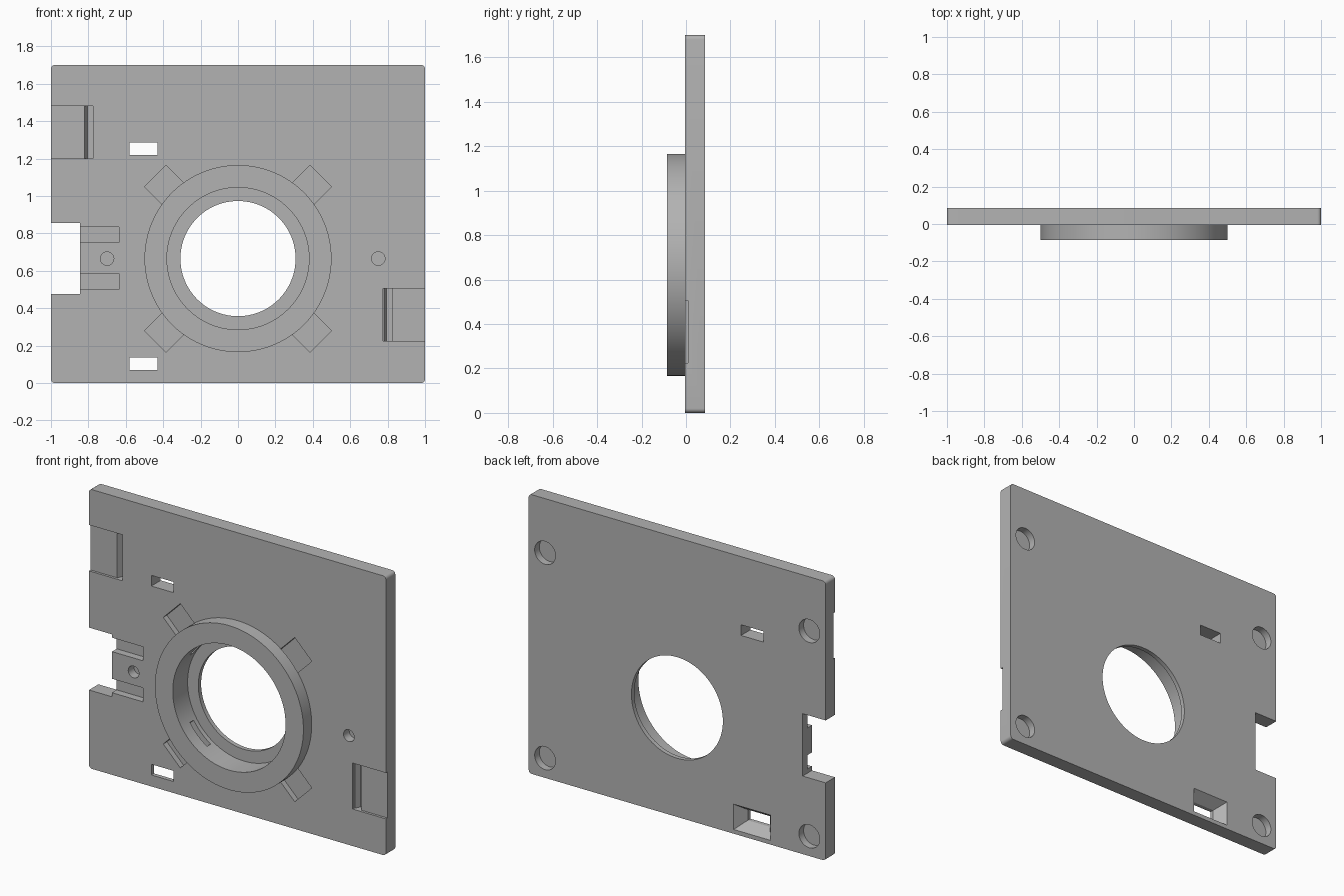
import bpy, bmesh, math
from mathutils import Matrix, Vector

cube = bpy.data.objects.get("Cube")
if cube:
    bpy.data.objects.remove(cube, do_unlink=True)

FRONT, BACK, RING_FRONT = -0.005, 0.085, -0.085
CENTRE_Z = 0.665
OVER = 0.03   # how far cutters reach past a surface

grey = bpy.data.materials.new("plain grey")
grey.use_nodes = True
colour = (0.45, 0.45, 0.45, 1)
grey.diffuse_color = colour
grey.node_tree.nodes["Principled BSDF"].inputs["Base Color"].default_value = colour


def make(name, bm):
    bmesh.ops.recalc_face_normals(bm, faces=bm.faces)
    mesh = bpy.data.meshes.new(name)
    bm.to_mesh(mesh)
    bm.free()
    mesh.materials.append(grey)
    obj = bpy.data.objects.new(name, mesh)
    bpy.context.collection.objects.link(obj)
    return obj


def box(name, x, y, z):
    bm = bmesh.new()
    bmesh.ops.create_cube(bm, size=1)
    for v in bm.verts:
        v.co = Vector([(a + b) / 2 + c * (b - a) for (a, b), c in zip((x, y, z), v.co)])
    return make(name, bm)


def disc(name, x, z, radius, y0, y1, sides=96):
    bm = bmesh.new()
    bmesh.ops.create_cone(bm, cap_ends=True, segments=sides, radius1=radius,
                          radius2=radius, depth=y1 - y0)
    bm.transform(Matrix.Translation((x, (y0 + y1) / 2, z)) @ Matrix.Rotation(math.pi / 2, 4, 'X'))
    return make(name, bm)


def activate(obj):
    bpy.ops.object.select_all(action='DESELECT')
    obj.select_set(True)
    bpy.context.view_layer.objects.active = obj


def cut(target, cutter):
    activate(target)
    mod = target.modifiers.new("cut", 'BOOLEAN')
    mod.operation = 'DIFFERENCE'
    mod.solver = 'EXACT'
    mod.object = cutter
    bpy.ops.object.modifier_apply(modifier=mod.name)
    bpy.data.objects.remove(cutter, do_unlink=True)


# Plate with small rounded corners
plate = box("base_plate", (-1, 1), (FRONT, BACK), (0, 1.7))
bm = bmesh.new()
bm.from_mesh(plate.data)
corners = [e for e in bm.edges if abs((e.verts[0].co - e.verts[1].co).y) > 0.01]
bmesh.ops.bevel(bm, geom=corners, offset=0.02, segments=6, affect='EDGES', profile=0.5)
bm.to_mesh(plate.data)
bm.free()

# Central stepped bore
cut(plate, disc("bore", 0, CENTRE_Z, 0.38, FRONT - OVER, 0.058))
cut(plate, disc("opening", 0, CENTRE_Z, 0.308, FRONT - OVER, BACK + OVER))

# Four diagonal bayonet slots running under the ring
for i in range(4):
    slot = box("slot", (0.35, 0.626), (FRONT - OVER, 0.03), (-0.081, 0.081))
    slot.data.transform(Matrix.Translation((0, 0, CENTRE_Z))
                        @ Matrix.Rotation(math.radians(45 + 90 * i), 4, 'Y'))
    cut(plate, slot)

# Side notch with two grooves beside it
cut(plate, box("notch", (-1.1, -0.845), (FRONT - OVER, BACK + OVER), (0.475, 0.855)))
for z in (0.5, 0.75):
    cut(plate, box("groove", (-0.9, -0.635), (FRONT - OVER, 0.04), (z, z + 0.085)))

# Shallow edge pockets, each ending in a deeper slot with one sloping wall
for x0, x1, slot_x, z in ((-1.1, -0.775, -0.825, 1.2), (0.775, 1.1, 0.775, 0.225)):
    cut(plate, box("pocket", (x0, x1), (FRONT - OVER, 0.01), (z, z + 0.28)))
    slot = box("slot", (slot_x, slot_x + 0.05), (0, 0.045), (z, z + 0.28))
    for v in slot.data.vertices:
        if v.co.y > 0.02 and v.co.x < slot_x + 0.01:
            v.co.x += 0.02
    cut(plate, slot)

# Rectangular through windows, the lower one flared at the back
for z in (0.07, 1.22):
    cut(plate, box("window", (-0.58, -0.43), (FRONT - OVER, BACK + OVER), (z, z + 0.065)))
flare = box("flare", (-0.63, -0.38), (0.02, BACK + 0.001), (0.025, 0.18))
for v in flare.data.vertices:
    if v.co.y < 0.05:
        v.co.x = -0.58 if v.co.x < -0.5 else -0.43
        v.co.z = 0.07 if v.co.z < 0.1 else 0.135
cut(plate, flare)

# Blind pin holes in front, blind mounting holes at the back corners
for x in (-0.7, 0.75):
    cut(plate, disc("pin_hole", x, CENTRE_Z, 0.036, FRONT - OVER, 0.05, 32))
for x in (-0.89, 0.89):
    for z in (0.12, 1.37):
        cut(plate, disc("mount_hole", x, z, 0.07, 0.04, BACK + OVER, 48))

# Raised ring
ring = disc("mount_ring", 0, CENTRE_Z, 0.5, RING_FRONT, FRONT)
cut(ring, disc("ring_bore", 0, CENTRE_Z, 0.38, RING_FRONT - OVER, FRONT + OVER))

for obj in (plate, ring):
    activate(obj)
    bpy.ops.object.shade_smooth_by_angle(angle=math.radians(30))
